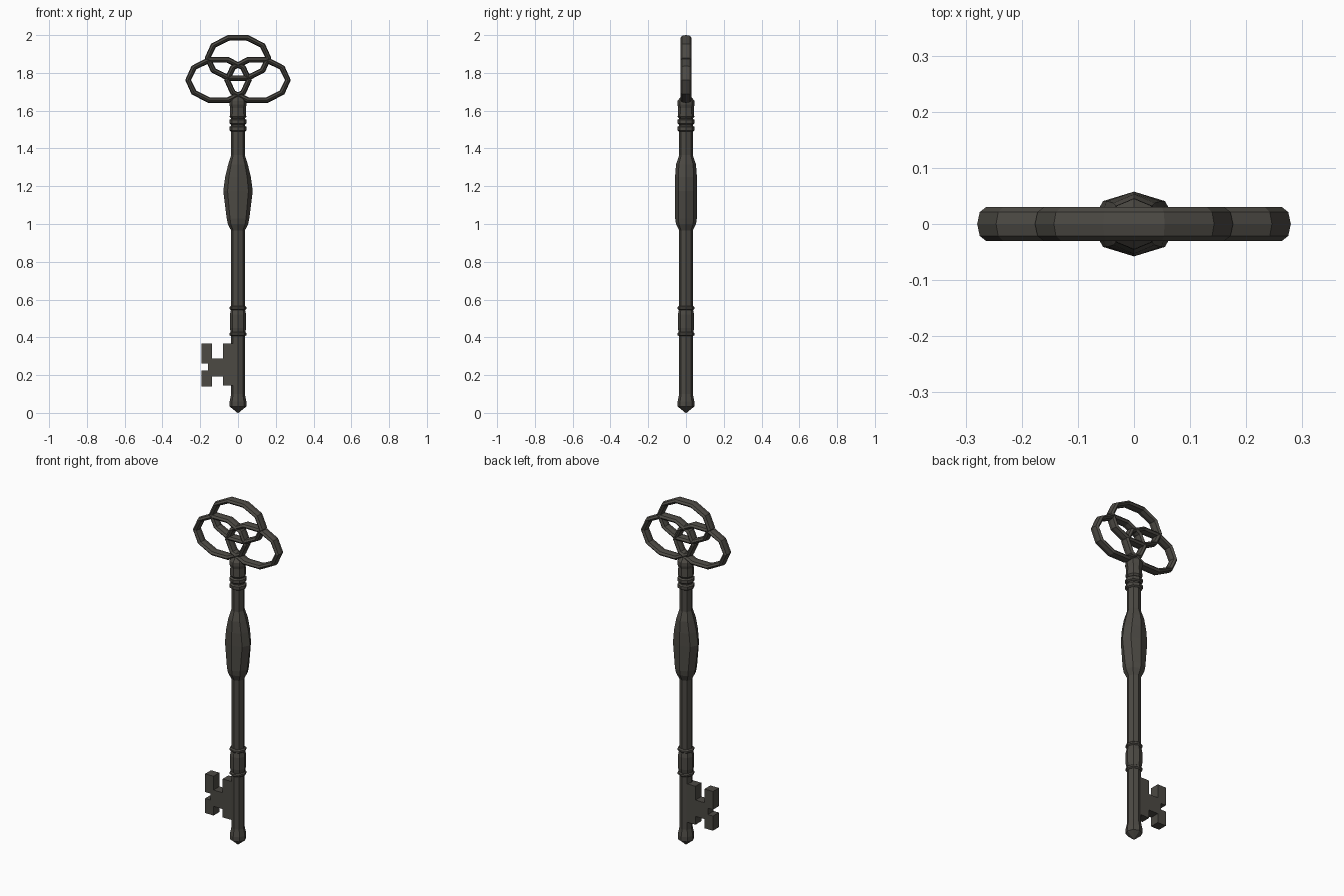
import bpy, bmesh, math

if "Cube" in bpy.data.objects:
    bpy.data.objects.remove(bpy.data.objects["Cube"])

# One dark iron colour for the whole key
iron = bpy.data.materials.new("dark_iron")
iron.diffuse_color = (0.072, 0.067, 0.057, 1)
iron.use_nodes = True
iron.node_tree.nodes["Principled BSDF"].inputs["Base Color"].default_value = iron.diffuse_color


def finish(bm, name):
    bmesh.ops.recalc_face_normals(bm, faces=bm.faces[:])
    mesh = bpy.data.meshes.new(name)
    bm.to_mesh(mesh)
    bm.free()
    mesh.materials.append(iron)
    obj = bpy.data.objects.new(name, mesh)
    bpy.context.collection.objects.link(obj)
    return obj


def lathe(name, profile, sides=8):
    """Stack of elliptical rings (half width x, half width y, z), closed at both ends."""
    bm = bmesh.new()
    rings = []
    for rx, ry, z in profile:
        rings.append([bm.verts.new((rx * math.cos(2 * math.pi * i / sides),
                                    ry * math.sin(2 * math.pi * i / sides), z))
                      for i in range(sides)])
    for a, b in zip(rings, rings[1:]):
        for i in range(sides):
            j = (i + 1) % sides
            bm.faces.new((a[i], a[j], b[j], b[i]))
    bm.faces.new(rings[0][::-1])
    bm.faces.new(rings[-1])
    return finish(bm, name)


def oval_ring(name, cx, cz, rx=0.161, rz=0.112, tube=0.0155, depth=0.03, sides=10, section=8):
    """Low-poly oval ring standing in the xz plane."""
    bm = bmesh.new()
    loops = []
    for i in range(sides):
        a = 2 * math.pi * i / sides
        loop = []
        for k in range(section):
            s = 2 * math.pi * k / section
            t = tube * math.cos(s)
            loop.append(bm.verts.new((cx + (rx + t) * math.cos(a), depth * math.sin(s),
                                      cz + (rz + t) * math.sin(a))))
        loops.append(loop)
    for i in range(sides):
        a, b = loops[i], loops[(i + 1) % sides]
        for k in range(section):
            m = (k + 1) % section
            bm.faces.new((a[k], a[m], b[m], b[k]))
    return finish(bm, name)


def round_profile(points):
    return [(r, r, z) for r, z in points]


# Shaft with flared, pointed foot
lathe("shaft", round_profile([(0.003, 0.0), (0.044, 0.034), (0.044, 0.06), (0.036, 0.1),
                              (0.036, 1.6)]))

# Lower collar: a barrel between two thin bands
lathe("lower_barrel", round_profile([(0.036, 0.415), (0.043, 0.45), (0.043, 0.52), (0.036, 0.555)]))
for i, z in enumerate((0.417, 0.555)):
    lathe(f"lower_band_{i + 1}", round_profile([(0.037, z - 0.011), (0.045, z - 0.005),
                                                (0.045, z + 0.005), (0.037, z + 0.011)]))

# Grip: swelling that is wider than it is deep
lathe("grip", [(0.036, 0.036, 0.965), (0.054, 0.053, 1.0), (0.060, 0.0575, 1.03),
               (0.078, 0.0577, 1.175), (0.068, 0.0577, 1.25), (0.052, 0.053, 1.315),
               (0.036, 0.036, 1.365)])

# Upper collars and crown under the bow
for i, z in enumerate((1.505, 1.542)):
    lathe(f"upper_collar_{i + 1}", round_profile([(0.037, z - 0.015), (0.046, z - 0.009),
                                                  (0.046, z + 0.009), (0.037, z + 0.015)]))
lathe("crown", round_profile([(0.036, 1.558), (0.044, 1.568), (0.041, 1.615), (0.046, 1.632),
                              (0.045, 1.652), (0.026, 1.675)]))

# Bow: three interlocked oval rings
oval_ring("bow_top_ring", 0, 1.879)
for side, name in ((-1, "left"), (1, "right")):
    oval_ring(f"bow_{name}_ring", side * 0.103, 1.762)

# Bit: flat notched plate on the left of the shaft
outline = [(0, 0.368), (-0.08, 0.368), (-0.08, 0.288), (-0.138, 0.288), (-0.138, 0.368),
           (-0.192, 0.368), (-0.192, 0.262), (-0.159, 0.262), (-0.159, 0.225), (-0.192, 0.225),
           (-0.192, 0.14), (-0.138, 0.14), (-0.138, 0.193), (-0.08, 0.193), (-0.08, 0.145),
           (0, 0.145)]
bm = bmesh.new()
face = bm.faces.new([bm.verts.new((x, -0.027, z)) for x, z in outline])
new = bmesh.ops.extrude_face_region(bm, geom=[face])["geom"]
bmesh.ops.translate(bm, vec=(0, 0.054, 0), verts=[v for v in new if isinstance(v, bmesh.types.BMVert)])
finish(bm, "bit")
